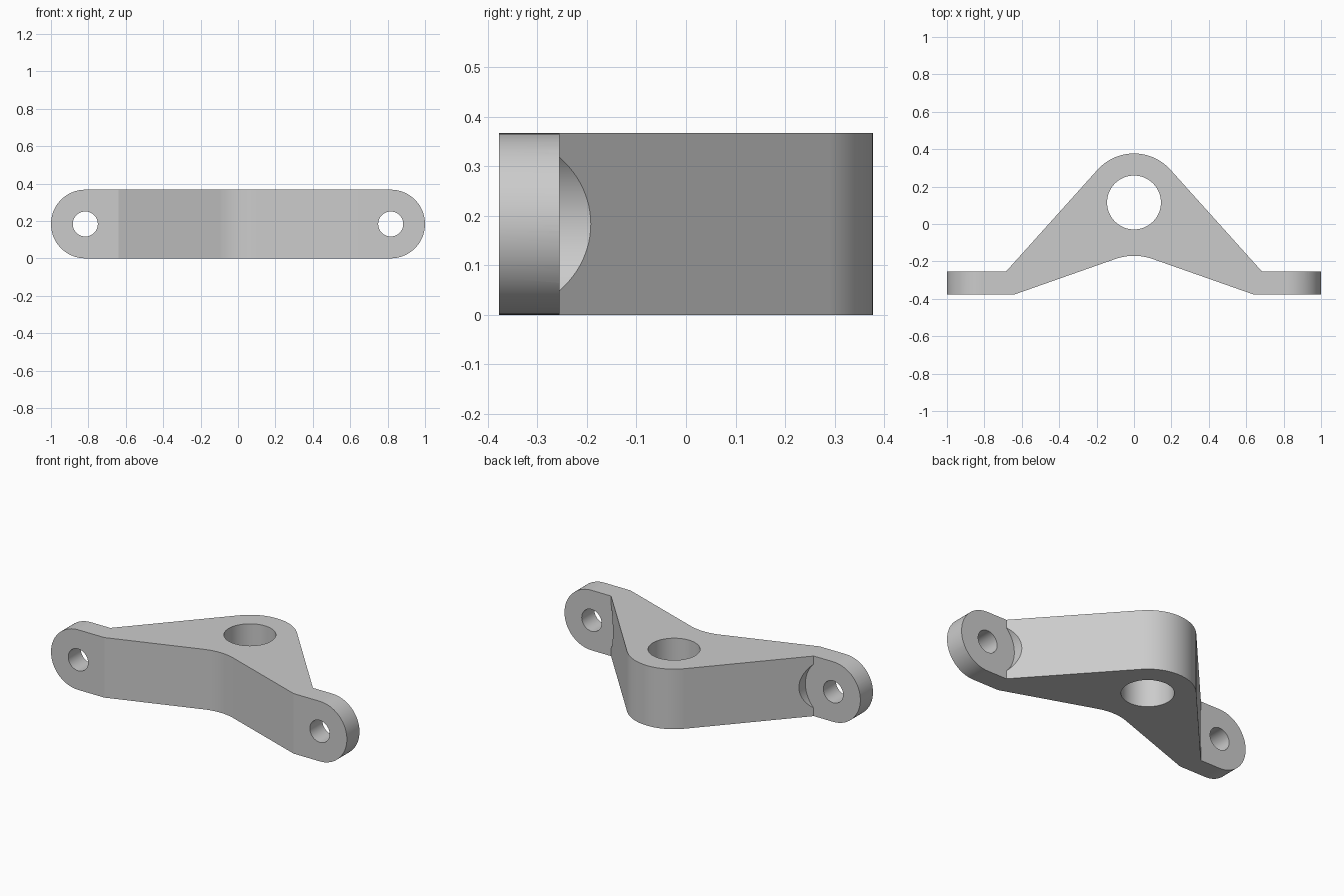
import bpy, bmesh
from math import sin, cos, radians, pi
from mathutils import Matrix, Vector

cube = bpy.data.objects.get("Cube")
if cube:
    bpy.data.objects.remove(cube, do_unlink=True)

HEIGHT, MID = 0.367, 0.1835
FRONT, BACK = -0.377, -0.255      # lug faces
LUG_X, LUG_R = 0.8165, 0.1835
BOSS_Y, BOSS_R = 0.115, 0.262

grey = bpy.data.materials.new("light_grey")
grey.use_nodes = True
colour = (0.6, 0.6, 0.6, 1)
grey.diffuse_color = colour
grey.node_tree.nodes["Principled BSDF"].inputs["Base Color"].default_value = colour


def arc(cx, cy, r, start, end, steps):
    angles = [radians(start + (end - start) * i / steps) for i in range(steps + 1)]
    return [(cx + r * cos(a), cy + r * sin(a)) for a in angles]


def prism(name, outline, low, high, along_y=False):
    """Extrude a 2D outline along z, or an x-z outline along y."""
    bm = bmesh.new()
    if along_y:
        base = [Vector((u, low, v)) for u, v in outline]
        step = Vector((0, high - low, 0))
    else:
        base = [Vector((u, v, low)) for u, v in outline]
        step = Vector((0, 0, high - low))
    face = bm.faces.new([bm.verts.new(p) for p in base])
    new = bmesh.ops.extrude_face_region(bm, geom=[face])["geom"]
    bmesh.ops.translate(bm, vec=step, verts=[g for g in new if isinstance(g, bmesh.types.BMVert)])
    bmesh.ops.recalc_face_normals(bm, faces=bm.faces)
    mesh = bpy.data.meshes.new(name)
    bm.to_mesh(mesh)
    bm.free()
    mesh.materials.append(grey)
    obj = bpy.data.objects.new(name, mesh)
    bpy.context.collection.objects.link(obj)
    return obj


def circle(cx, cy, r, steps=64):
    return arc(cx, cy, r, 0, 360, steps)[:-1]


# Plan outline: rounded boss at the back, flanks, flat lugs, arched front
outline = ([(0.64, FRONT), (1, FRONT), (1, BACK), (0.685, BACK)]
           + arc(0, BOSS_Y, BOSS_R, 41.9, 138.1, 32)
           + [(-0.685, BACK), (-1, BACK), (-1, FRONT), (-0.64, FRONT)]
           + arc(0, -0.47, 0.3, 109.4, 70.6, 14))
bracket = prism("bracket", outline, 0, HEIGHT)

# Cutters: rounded lug ends, boss bore, bolt holes and bolt-head clearance
slot = arc(LUG_X, MID, LUG_R, -90, 90, 40) + arc(-LUG_X, MID, LUG_R, 90, 270, 40)
cutters = [(prism("rounded_ends", slot, -1, 1, True), "INTERSECT"),
           (prism("boss_bore", circle(0, BOSS_Y, 0.144), -1, 1), "DIFFERENCE")]
for side, x in (("left", LUG_X), ("right", -LUG_X)):
    cutters.append((prism(side + "_bolt_hole", circle(x, MID, 0.067, 48), -1, 1, True), "DIFFERENCE"))
    cutters.append((prism(side + "_bolt_clearance", circle(x, MID, 0.188, 96), BACK, 0.1, True), "DIFFERENCE"))

bpy.ops.object.select_all(action="DESELECT")
bpy.context.view_layer.objects.active = bracket
bracket.select_set(True)
for cutter, operation in cutters:
    mod = bracket.modifiers.new(cutter.name, "BOOLEAN")
    mod.operation, mod.solver, mod.object = operation, "EXACT", cutter
    bpy.ops.object.modifier_apply(modifier=mod.name)
    bpy.data.objects.remove(cutter, do_unlink=True)

# Smooth curved walls, crisp edges, flat faces kept flat
bpy.ops.object.shade_smooth_by_angle(angle=radians(15))
weighted = bracket.modifiers.new("weighted_normals", "WEIGHTED_NORMAL")
weighted.keep_sharp = True
